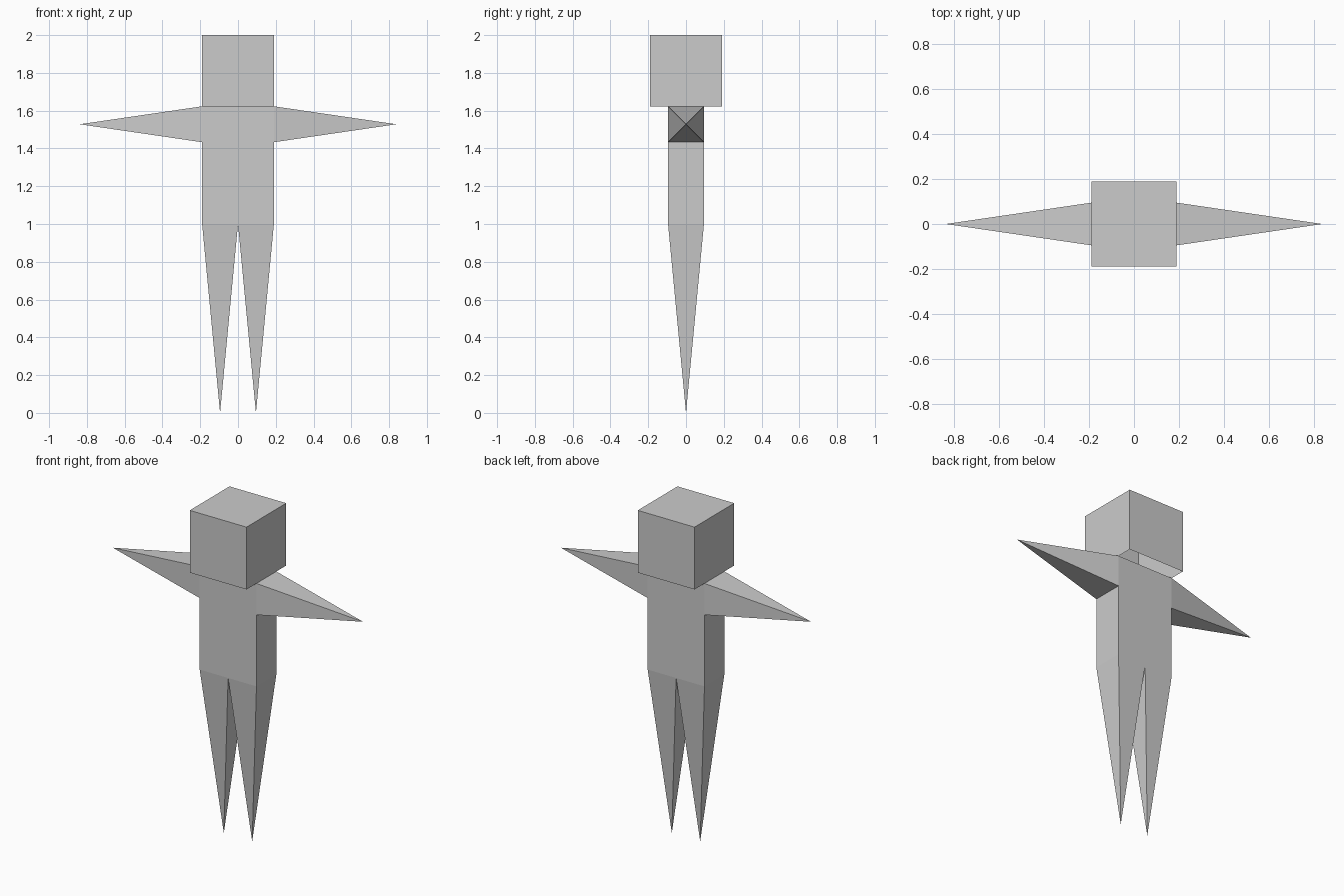
import bpy
import bmesh
from mathutils import Vector

if "Cube" in bpy.data.objects:
    bpy.data.objects.remove(bpy.data.objects["Cube"], do_unlink=True)

HALF = 0.19        # half width of head and torso
LIMB = 0.095       # half thickness of torso and limbs
HIP, ARMPIT, NECK, TOP = 1.0, 1.433, 1.623, 2.0
ARM_TIP = 0.838

grey = bpy.data.materials.new("plain grey")
grey.use_nodes = True
grey.diffuse_color = (0.6, 0.6, 0.6, 1)
grey.node_tree.nodes["Principled BSDF"].inputs["Base Color"].default_value = (0.6, 0.6, 0.6, 1)


def finish(name, bm):
    bmesh.ops.recalc_face_normals(bm, faces=bm.faces[:])
    mesh = bpy.data.meshes.new(name)
    bm.to_mesh(mesh)
    bm.free()
    mesh.materials.append(grey)
    obj = bpy.data.objects.new(name, mesh)
    bpy.context.collection.objects.link(obj)
    return obj


def open_box(name, half_x, half_y, z0, z1):
    """Box without its underside."""
    bm = bmesh.new()
    bmesh.ops.create_cube(bm, size=1)
    for v in bm.verts:
        v.co = (v.co.x * 2 * half_x, v.co.y * 2 * half_y, z0 if v.co.z < 0 else z1)
    under = [f for f in bm.faces if f.calc_center_median().z < z0 + 0.001]
    bmesh.ops.delete(bm, geom=under, context='FACES')
    return finish(name, bm)


def spike(name, base, tip):
    """Four-sided spike on an open square base."""
    base, tip = Vector(base), Vector(tip)
    axis = (tip - base).normalized()
    u = Vector((0, 1, 0)) * LIMB
    w = axis.cross(Vector((0, 1, 0))) * LIMB
    bm = bmesh.new()
    ring = [bm.verts.new(base + u * a + w * b) for a, b in ((-1, -1), (1, -1), (1, 1), (-1, 1))]
    point = bm.verts.new(tip)
    for i in range(4):
        bm.faces.new((ring[i], ring[(i + 1) % 4], point))
    # Orient outward, away from the limb's centre line
    bm.normal_update()
    if bm.faces[:][0].normal.dot(bm.faces[:][0].calc_center_median() - (base + tip) / 2) < 0:
        bmesh.ops.reverse_faces(bm, faces=bm.faces[:])
    return finish(name, bm)


# Head and torso
open_box("head", HALF, HALF, NECK, TOP)
open_box("torso", HALF, LIMB, HIP, NECK)

# Arms and legs
arm_z = (ARMPIT + NECK) / 2
for side, s in (("left", 1), ("right", -1)):
    spike(side + "_arm", (s * HALF, 0, arm_z), (s * ARM_TIP, 0, arm_z))
    spike(side + "_leg", (s * LIMB, 0, HIP), (s * LIMB, 0, 0))
